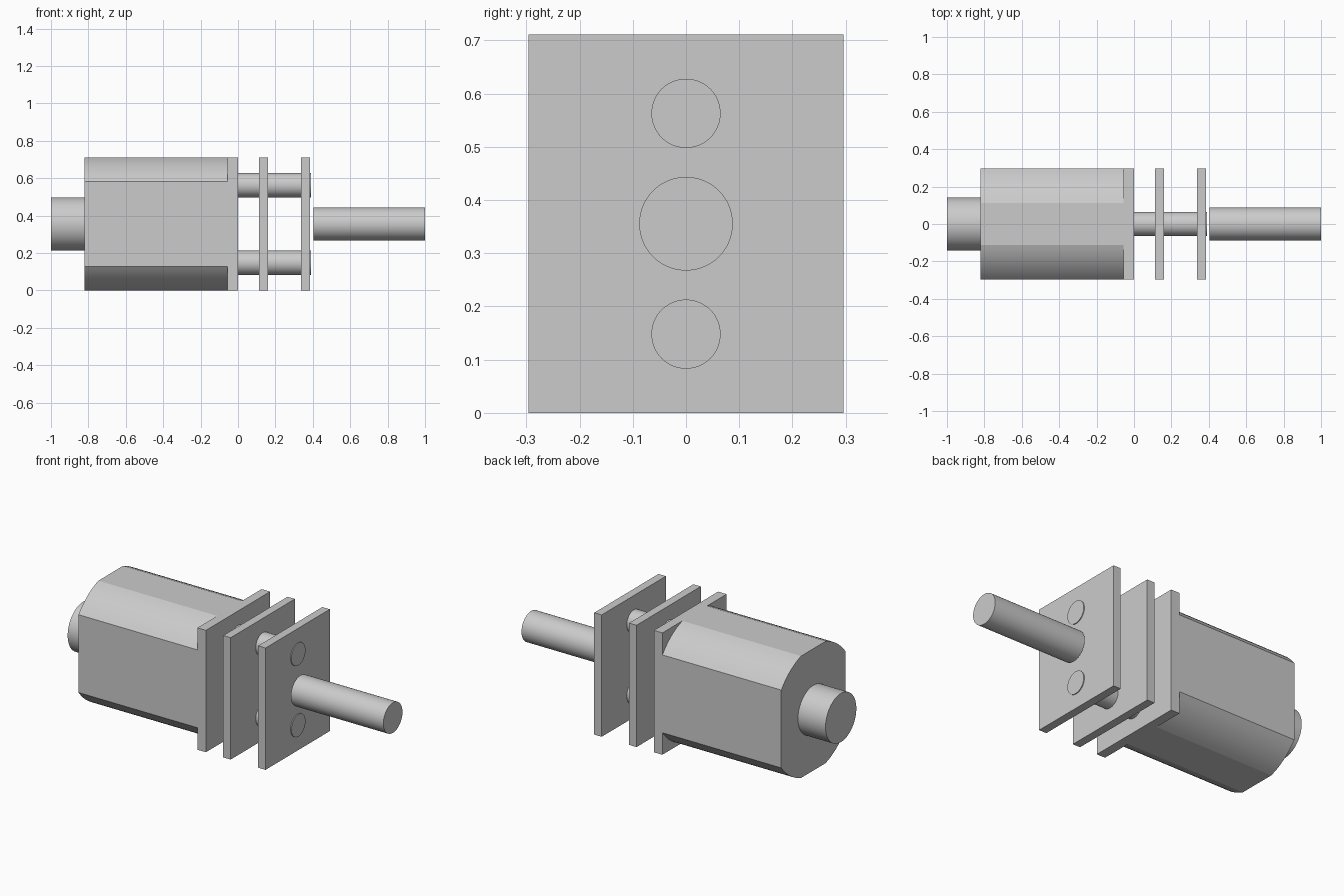
import bpy, bmesh, math
from math import radians, sin, cos, asin, acos

cube = bpy.data.objects.get("Cube")
if cube:
    bpy.data.objects.remove(cube, do_unlink=True)

grey = bpy.data.materials.new("light_grey")
grey.use_nodes = True
GREY = (0.6, 0.6, 0.6, 1)
grey.diffuse_color = GREY
grey.node_tree.nodes["Principled BSDF"].inputs["Base Color"].default_value = GREY

HALF_Y, HALF_Z = 0.296, 0.3555
MID = HALF_Z  # height of the main axis


def extrude_x(name, profile, x0, x1, z=MID):
    """Extrude a (y, z) outline along x, capped at both ends."""
    bm = bmesh.new()
    face = bm.faces.new([bm.verts.new((x0, y, z + h)) for y, h in profile])
    ext = bmesh.ops.extrude_face_region(bm, geom=[face])
    moved = [v for v in ext["geom"] if isinstance(v, bmesh.types.BMVert)]
    bmesh.ops.translate(bm, verts=moved, vec=(x1 - x0, 0, 0))
    bmesh.ops.recalc_face_normals(bm, faces=bm.faces)
    mesh = bpy.data.meshes.new(name)
    bm.to_mesh(mesh)
    bm.free()
    mesh.materials.append(grey)
    obj = bpy.data.objects.new(name, mesh)
    bpy.context.collection.objects.link(obj)
    bpy.ops.object.select_all(action="DESELECT")
    obj.select_set(True)
    bpy.context.view_layer.objects.active = obj
    bpy.ops.object.shade_smooth_by_angle(angle=radians(15))
    return obj


def circle(r, n=64):
    return [(r * cos(2 * math.pi * i / n), r * sin(2 * math.pi * i / n)) for i in range(n)]


def flattened_circle(r, n=8):
    """Circle trimmed by flats on all four sides: one arc per corner."""
    a0, a1 = acos(HALF_Y / r), asin(HALF_Z / r)
    arc = [(r * cos(a), r * sin(a)) for a in (a0 + (a1 - a0) * i / n for i in range(n + 1))]
    half = arc + [(-y, z) for y, z in reversed(arc)]
    return half + [(-y, -z) for y, z in half]


rectangle = [(HALF_Y, HALF_Z), (-HALF_Y, HALF_Z), (-HALF_Y, -HALF_Z), (HALF_Y, -HALF_Z)]

# Motor housing with rear boss
extrude_x("motor_housing", flattened_circle(0.373), -0.822, -0.055)
extrude_x("rear_boss", circle(0.142), -1.0, -0.822)

# Mounting plates
extrude_x("mounting_plate", rectangle, -0.055, 0.0)
extrude_x("middle_plate", rectangle, 0.112, 0.16)
extrude_x("end_plate", rectangle, 0.337, 0.385)

# Spacer pins through the plates
for name, side in (("upper_pin", 1), ("lower_pin", -1)):
    extrude_x(name, circle(0.065), -0.058, 0.39, MID + side * 0.2075)

# Output shaft
extrude_x("output_shaft", circle(0.088), 0.403, 1.0)
